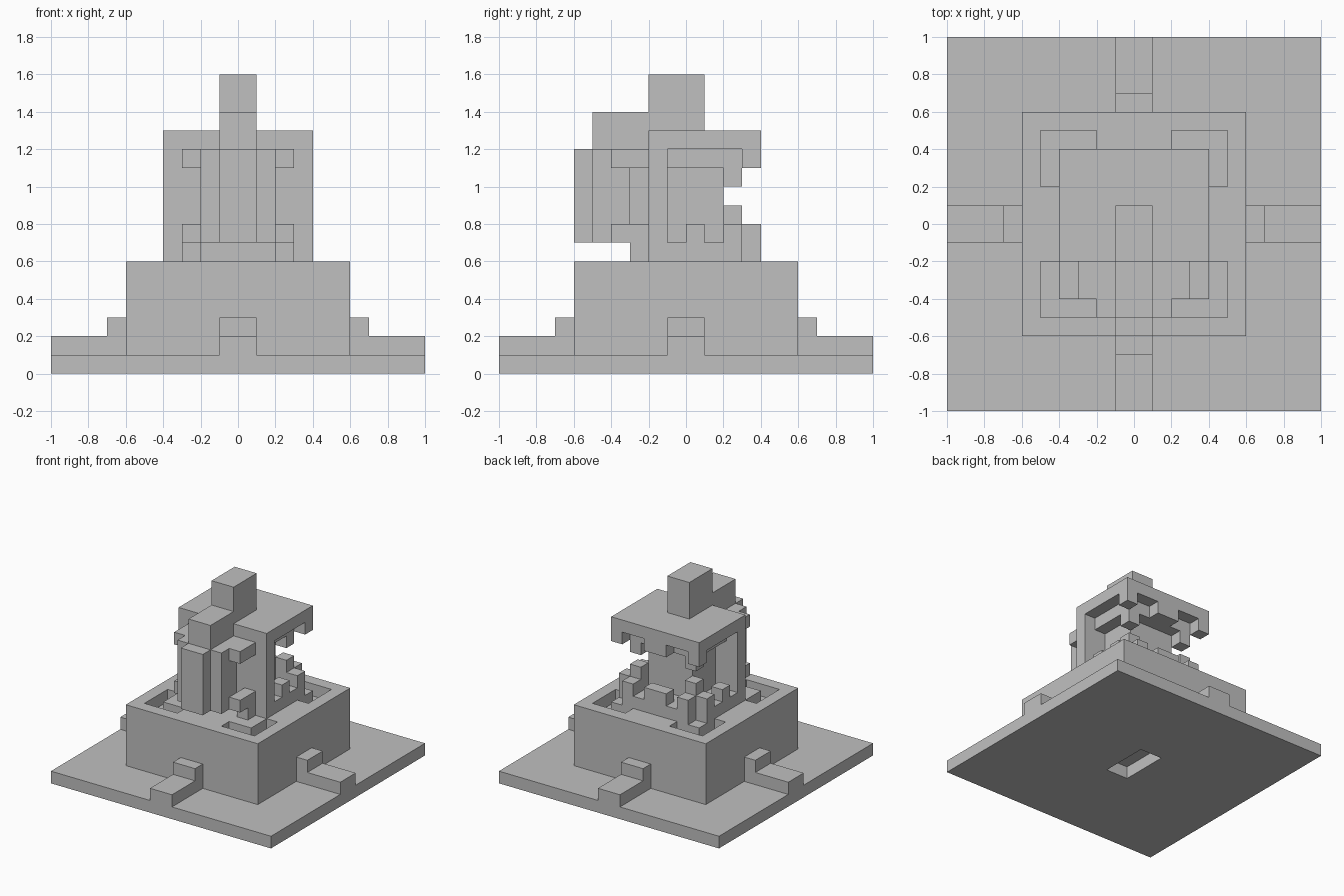
import bpy
import bmesh

cube = bpy.data.objects.get("Cube")
if cube:
    bpy.data.objects.remove(cube, do_unlink=True)

stone = bpy.data.materials.new("plain_grey_stone")
stone.use_nodes = True
GREY = (0.53, 0.53, 0.53, 1)
stone.diffuse_color = GREY
stone.node_tree.nodes["Principled BSDF"].inputs["Base Color"].default_value = GREY
stone.node_tree.nodes["Principled BSDF"].inputs["Roughness"].default_value = 0.8

U = 0.1  # one block


def part(name, *boxes):
    """One object made of boxes, each (x0, x1, y0, y1, z0, z1) in blocks."""
    bm = bmesh.new()
    for x0, x1, y0, y1, z0, z1 in boxes:
        made = bmesh.ops.create_cube(bm, size=1)["verts"]
        for v in made:
            v.co = ((x1 if v.co.x > 0 else x0) * U,
                    (y1 if v.co.y > 0 else y0) * U,
                    (z1 if v.co.z > 0 else z0) * U)
    mesh = bpy.data.meshes.new(name)
    bm.to_mesh(mesh)
    bm.free()
    mesh.materials.append(stone)
    obj = bpy.data.objects.new(name, mesh)
    bpy.context.collection.objects.link(obj)
    return obj


def frame(outer, hole_x, hole_y, z0, z1):
    """Four bars round a rectangular hole."""
    return [(-outer, outer, hole_y, outer, z0, z1),
            (-outer, outer, -outer, -hole_y, z0, z1),
            (hole_x, outer, -hole_y, hole_y, z0, z1),
            (-outer, -hole_x, -hole_y, hole_y, z0, z1)]


def both(*boxes):
    """Boxes plus their mirror images in x."""
    return list(boxes) + [(-b[1], -b[0], *b[2:]) for b in boxes]


# Ground slab with a slot in its underside
part("ground_slab", *frame(10, 1, 2, 0, 1))

# Plinth, with a corner trench cut in each corner of its top
part("plinth", (-6, 6, -6, 6, 1, 5))
part("plinth_rim", *frame(6, 5, 5, 5, 6))
part("plinth_top", (-4, 4, -4, 4, 5, 6),
     (-2, 2, 4, 5, 5, 6), (-2, 2, -5, -4, 5, 6),
     *both((4, 5, -2, 2, 5, 6)))

# Steps up the middle of every side
part("side_steps", *both((6, 10, -1, 1, 1, 2), (6, 7, -1, 1, 2, 3)))
part("back_steps", (-1, 1, 6, 10, 1, 2), (-1, 1, 6, 7, 2, 3))
part("front_steps", (-1, 1, -10, -6, 1, 2), (-1, 1, -7, -6, 2, 3))

# Shrine body
part("front_wall", (-4, 4, -2, -1, 6, 13))
part("inner_core", (-2, 2, -1, 2, 6, 12))
part("roof", (-4, 4, -1, 4, 12, 13))
part("roof_tower", (-1, 1, -2, 1, 13, 16))

# Low wall with raised middles, and broken corner pillars
part("low_wall", (-3, 3, -1, 3, 6, 7), (-3, 3, 3, 4, 6, 7),
     (-1, 1, 3, 4, 7, 8),
     *both((3, 4, -1, 3, 6, 7), (3, 4, 0, 1, 7, 8)))
part("pillar_stubs",
     *both((2, 3, 2, 3, 7, 9), (3, 4, 2, 3, 7, 8), (2, 3, 3, 4, 7, 8)))

# Beam under the roof with hanging blocks
part("roof_beam", (-3, 3, -1, 3, 11, 12))
part("roof_hangings", (-1, 1, 3, 4, 11, 12),
     *both((3, 4, 3, 4, 11, 12), (2, 3, 2, 3, 10, 11)))

# Stepped front column with its crest
part("front_column", (-1, 1, -6, -5, 7, 12), (-2, 2, -5, -3, 7, 12),
     (-1, 1, -3, -2, 7, 11), (-2, 2, -3, -2, 11, 12))
part("column_crest", (-1, 1, -5, -2, 12, 14))

# Brackets tying the column to the wall
part("upper_brackets", *both((2, 3, -4, -2, 11, 12)))
part("lower_brackets", *both((2, 3, -4, -2, 7, 8), (2, 3, -3, -2, 6, 7)))
